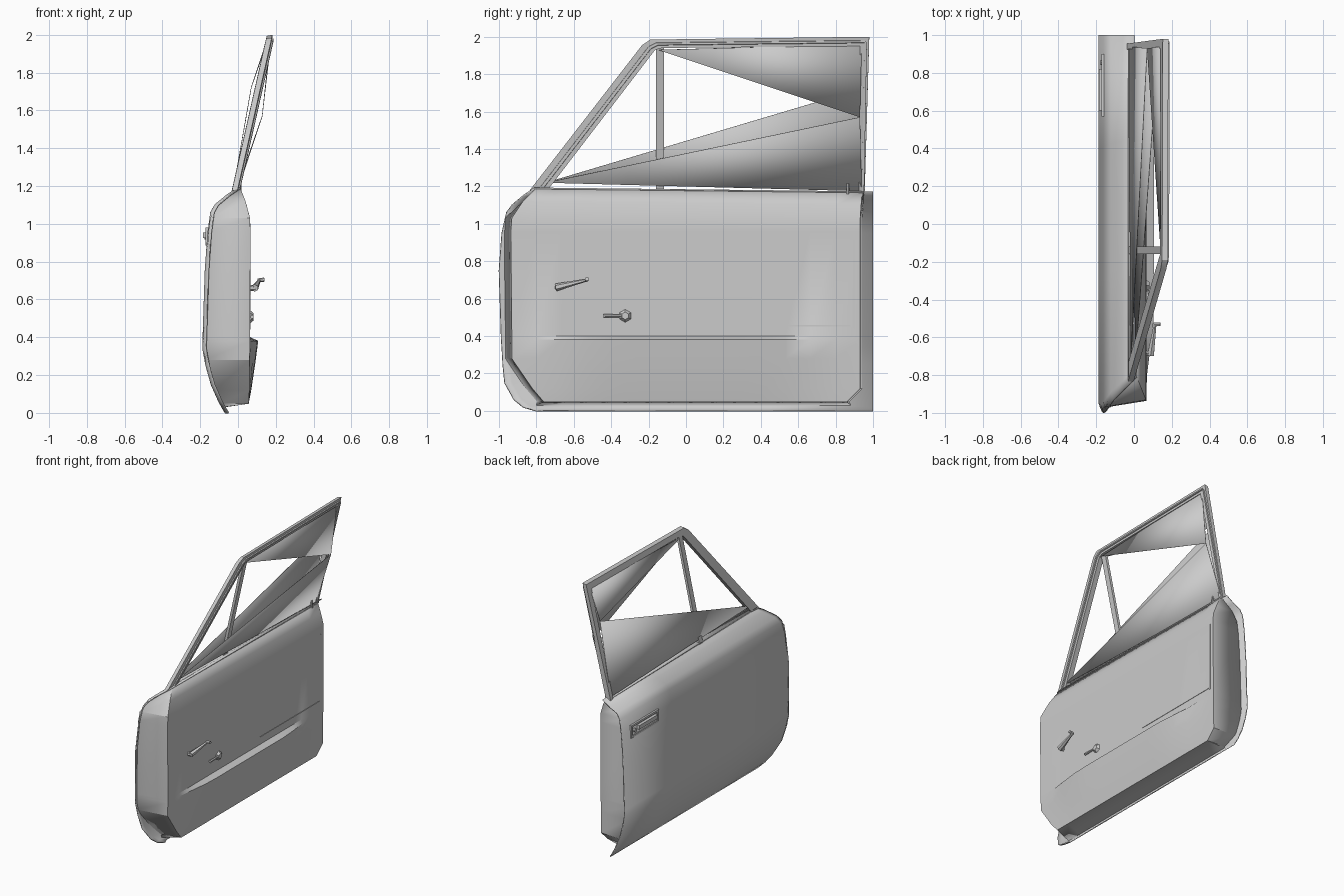
import bpy, bmesh, math
from mathutils import Vector

if "Cube" in bpy.data.objects:
    bpy.data.objects.remove(bpy.data.objects["Cube"])

grey = bpy.data.materials.new("light grey")
grey.use_nodes = True
grey.diffuse_color = (0.6, 0.6, 0.6, 1)
grey.node_tree.nodes["Principled BSDF"].inputs["Base Color"].default_value = (0.6, 0.6, 0.6, 1)


def finish(name, bm, thick=0.0, angle=30):
    """Turn a bmesh into a shaded object, giving sheets a little thickness."""
    bmesh.ops.remove_doubles(bm, verts=bm.verts, dist=1e-5)
    bmesh.ops.recalc_face_normals(bm, faces=bm.faces)
    mesh = bpy.data.meshes.new(name)
    bm.to_mesh(mesh)
    bm.free()
    mesh.materials.append(grey)
    ob = bpy.data.objects.new(name, mesh)
    bpy.context.collection.objects.link(ob)
    if thick:
        mod = ob.modifiers.new("thickness", 'SOLIDIFY')
        mod.thickness, mod.offset = thick, 0
    bpy.ops.object.select_all(action='DESELECT')
    ob.select_set(True)
    bpy.context.view_layer.objects.active = ob
    bpy.ops.object.shade_smooth_by_angle(angle=math.radians(angle))
    return ob


def loft(name, rows, thick=0.0, angle=30, closed=False):
    """Join rows of points into a sheet, or a capped bar when closed."""
    bm = bmesh.new()
    grid = [[bm.verts.new(p) for p in row] for row in rows]
    n = len(rows[0])
    for a, b in zip(grid, grid[1:]):
        for i in range(n if closed else n - 1):
            j = (i + 1) % n
            bm.faces.new((a[i], a[j], b[j], b[i]))
    if closed:
        bm.faces.new(grid[0])
        bm.faces.new(grid[-1])
    return finish(name, bm, thick, angle)


def box(name, lo, hi):
    def ring(z):
        return [(lo[0], lo[1], z), (hi[0], lo[1], z), (hi[0], hi[1], z), (lo[0], hi[1], z)]
    return loft(name, [ring(lo[2]), ring(hi[2])], closed=True)


def rod(name, a, b, r1, r2, sides=6):
    a, b = Vector(a), Vector(b)
    bm = bmesh.new()
    turn = (b - a).to_track_quat('Z', 'Y').to_matrix().to_4x4()
    turn.translation = (a + b) / 2
    bmesh.ops.create_cone(bm, cap_ends=True, segments=sides, radius1=r1, radius2=r2,
                          depth=(b - a).length, matrix=turn)
    return finish(name, bm)


def drop(z, u):
    """The belt line falls slightly towards the rear."""
    return z - 0.02 * u if z > 1.1 else z


# Outer skin: height, sideways position, front edge
skin = [(0.0, -0.065, -0.80), (0.02, -0.078, -0.87), (0.06, -0.10, -0.92), (0.15, -0.14, -0.97),
        (0.25, -0.168, -0.98), (0.34, -0.185, -0.985), (0.38, -0.184, -0.988), (0.75, -0.172, -1.0),
        (0.95, -0.158, -0.985), (1.06, -0.143, -0.96), (1.10, -0.12, -0.93),
        (1.15, -0.06, -0.87), (1.19, 0.0, -0.81)]


def skin_x(z):
    for (z0, x0, _), (z1, x1, _) in zip(skin, skin[1:]):
        if z <= z1:
            return x0 + (x1 - x0) * (z - z0) / (z1 - z0)
    return skin[-1][1]


rows = []
for z, x, front in skin:
    rows.append([(x + (0.015 if u == 0 else 0), front + (1 - front) * u, drop(z, u))
                 for u in (0, 0.02, 0.35, 0.7, 1)])
loft("outer_skin", rows, thick=0.008)

# Inner shell: height, sideways position, front edge, rear edge, pocket bulge
inner = [(0.05, 0.055, -0.76, 0.86, 0.0), (0.12, 0.058, -0.82, 0.93, 0.01),
         (0.28, 0.06, -0.93, 0.93, 0.032), (0.38, 0.062, -0.93, 0.93, 0.043),
         (0.40, 0.062, -0.93, 0.93, 0.0), (0.96, 0.064, -0.935, 0.93, 0.0),
         (1.03, 0.062, -0.93, 0.93, 0.0), (1.12, 0.038, -0.87, 0.935, 0.0),
         (1.19, 0.01, -0.80, 0.94, 0.0)]
steps = [i / 14 for i in range(15)]
rows = [[(skin_x(0.03), -0.80, 0.03)]
        + [(skin_x(0.03), -0.80 + 1.68 * u, 0.03) for u in steps]
        + [(skin_x(0.03), 0.88, 0.03)]]
for z, x, front, rear, bulge in inner:
    line = [(skin_x(z), front - 0.035 if z < 1.1 else front, z)]
    for u in steps:
        y = front + (rear - front) * u
        blend = max(0, min(1, (0.82 - abs(y + 0.02)) / 0.35))
        line.append((x + bulge * blend, y, drop(z, u)))
    line.append((skin_x(z), rear + 0.01, drop(z, 1)))
    rows.append(line)
loft("inner_shell", rows, thick=0.004)

# Belt sill closing the top of the door body
loft("belt_sill", [[(-0.03, -0.81, 1.185), (-0.03, 0.95, 1.165)],
                   [(0.015, -0.81, 1.19), (0.015, 0.95, 1.17)]], thick=0.008)


# Window frame: front pillar, roof rail and rear pillar as one bar
def lean(z):
    return -0.012 + (z - 1.19) * 0.225


path = [((-0.835, 1.18), (-0.74, 1.18)), ((-0.235, 1.955), (-0.165, 1.93)),
        ((-0.19, 1.985), (-0.13, 1.94)), ((0.98, 2.0), (0.93, 1.95)), ((0.955, 1.16), (0.925, 1.16))]
rows = []
for (oy, oz), (iy, iz) in path:
    rows.append([(lean(oz) - 0.018, oy, oz - 0.006), (lean(oz) + 0.012, oy, oz),
                 (lean(iz) + 0.02, iy, iz), (lean(iz) - 0.018, iy, iz)])
loft("window_frame", rows, closed=True)

# Slim raised bead following the inside of the frame
rows = []
for (oy, oz), (iy, iz) in path:
    y, z = (oy + iy) / 2, (oz + iz) / 2
    rows.append([(lean(z) + 0.01, y, z + 0.008), (lean(z) + 0.024, y, z + 0.004),
                 (lean(z) + 0.024, y + 0.012, z - 0.006), (lean(z) + 0.01, y + 0.012, z - 0.01)])
loft("frame_bead", rows, closed=True)

# Triangular panels in the window opening, one pair on each side
for side, apex, shift in (("outer", (0.07, 0.93, 1.72), -0.012), ("inner", (0.128, 0.93, 1.57), 0.012)):
    top_front = (lean(1.93) + shift, -0.15, 1.93)
    top_rear = (lean(1.96) + shift, 0.94, 1.96)
    low_front = (lean(1.22) + shift, -0.75, 1.22)
    low_rear = (lean(1.18) + shift, 0.94, 1.175)
    for level, tri in (("upper", (top_front, top_rear, apex)), ("lower", (low_front, low_rear, apex))):
        bm = bmesh.new()
        bm.faces.new([bm.verts.new(p) for p in tri])
        finish(f"{side}_{level}_window_panel", bm, thick=0.003)

# Quarter window divider
rows = [[(lean(z) - 0.014, -0.16, z), (lean(z) + 0.006, -0.16, z),
         (lean(z) + 0.006, -0.118, z), (lean(z) - 0.014, -0.118, z)] for z in (1.17, 1.96)]
loft("window_divider", rows, closed=True)

# Outside handle: surround, grip and lock
rim = [("top", 0.57, 0.90, 0.965, 0.98), ("bottom", 0.57, 0.90, 0.885, 0.90),
       ("front", 0.57, 0.585, 0.90, 0.965), ("rear", 0.885, 0.90, 0.90, 0.965)]
for part, y0, y1, z0, z1 in rim:
    box(f"handle_surround_{part}", (-0.172, y0, z0), (-0.155, y1, z1))
box("handle_grip", (-0.184, 0.60, 0.925), (-0.155, 0.82, 0.955))
rod("handle_lock", (-0.155, 0.855, 0.93), (-0.178, 0.855, 0.93), 0.014, 0.014, 10)

# Window crank
rod("crank_boss", (0.06, -0.685, 0.66), (0.092, -0.685, 0.66), 0.018, 0.012)
rod("crank_arm", (0.088, -0.695, 0.66), (0.112, -0.53, 0.70), 0.02, 0.008)
rod("crank_knob", (0.105, -0.53, 0.70), (0.14, -0.53, 0.705), 0.011, 0.011)

# Inside latch lever
rod("latch_boss", (0.06, -0.325, 0.508), (0.082, -0.325, 0.508), 0.038, 0.02)
rod("latch_lever", (0.074, -0.34, 0.508), (0.074, -0.44, 0.508), 0.007, 0.01)

# Trim seams and lock pin
box("arm_trim_seam", (0.06, 0.17, 0.452), (0.067, 0.88, 0.459))
box("rear_trim_seam", (0.06, 0.895, 0.44), (0.067, 0.902, 0.96))
rod("lock_pin", (0.012, 0.865, 1.16), (0.012, 0.865, 1.215), 0.009, 0.007)
